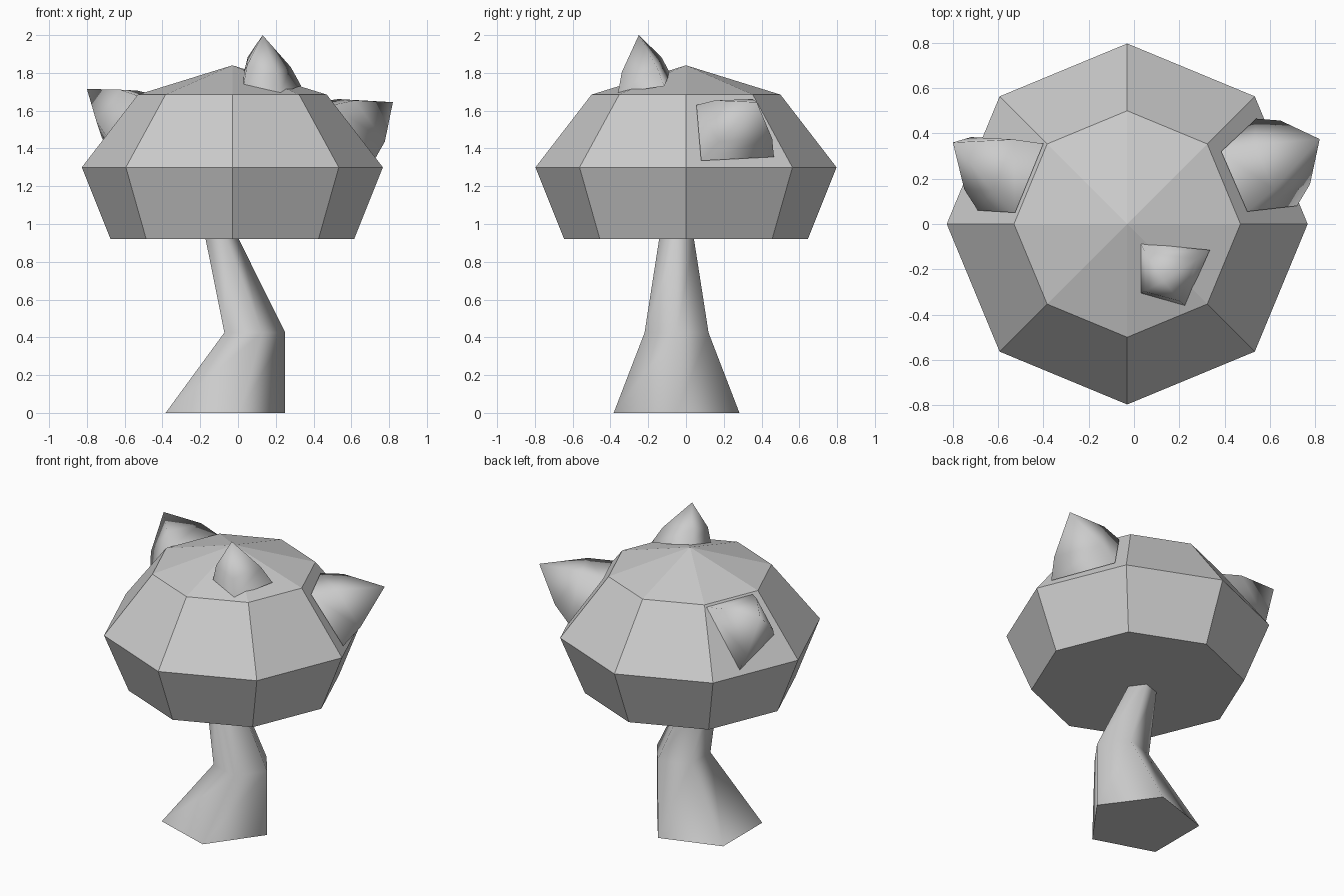
import bpy
import bmesh
from math import cos, sin, tau
from mathutils import Vector

default_cube = bpy.data.objects.get("Cube")
if default_cube:
    bpy.data.objects.remove(default_cube, do_unlink=True)

# Single plain material
grey = bpy.data.materials.new("plain_grey")
grey.use_nodes = True
grey.diffuse_color = (0.6, 0.6, 0.6, 1)
grey.node_tree.nodes["Principled BSDF"].inputs["Base Color"].default_value = grey.diffuse_color


def polygon(sides, x, y, z, radius):
    """Level regular polygon with a corner pointing along +x."""
    return [Vector((x + radius * cos(tau * i / sides), y + radius * sin(tau * i / sides), z))
            for i in range(sides)]


def loft(name, rings, apex=None, smooth=False):
    """Skin matching rings, closing the bottom and ending in a point or a lid."""
    bm = bmesh.new()
    loops = [[bm.verts.new(p) for p in ring] for ring in rings]
    count = len(loops[0])
    sides = []
    for low, high in zip(loops, loops[1:]):
        for i in range(count):
            j = (i + 1) % count
            sides.append(bm.faces.new((low[i], low[j], high[j], high[i])))
    bm.faces.new(list(reversed(loops[0])))
    if apex is None:
        bm.faces.new(loops[-1])
    else:
        tip = bm.verts.new(apex)
        for i in range(count):
            sides.append(bm.faces.new((loops[-1][i], loops[-1][(i + 1) % count], tip)))
    for face in sides:
        face.smooth = smooth
    # Keep the rim of the bottom crisp
    for face in bm.faces:
        if face not in sides:
            for edge in face.edges:
                edge.smooth = False
    bmesh.ops.recalc_face_normals(bm, faces=bm.faces[:])
    mesh = bpy.data.meshes.new(name)
    bm.to_mesh(mesh)
    bm.free()
    mesh.materials.append(grey)
    obj = bpy.data.objects.new(name, mesh)
    bpy.context.collection.objects.link(obj)
    return obj


def spike(name, base, apex, bulge=0.03):
    """Four-sided thorn, slightly swollen part way up."""
    base = [Vector(p) for p in base]
    apex = Vector(apex)
    centre = sum(base, Vector()) / len(base)
    middle = [p.lerp(apex, 0.38) + (p - centre).normalized() * bulge for p in base]
    return loft(name, [base, middle], apex, smooth=True)


# Bent five-sided stem
stem_rings = [(-0.10, 0, 0.35), (0.072, 0.425, 0.178), (-0.093, 0.92, 0.097), (-0.12, 1.0, 0.084)]
loft("stem", [polygon(5, x, -0.05, z, r) for x, z, r in stem_rings], smooth=True)

# Eight-sided faceted cap
cap_rings = [(0.92, 0.645), (1.30, 0.797), (1.685, 0.50)]
loft("cap", [polygon(8, -0.03, 0, z, r) for z, r in cap_rings], (-0.03, 0, 1.84))

# Thorns growing from the cap
spike("top_spike",
      [(0.03, -0.085, 1.80), (0.03, -0.305, 1.74), (0.225, -0.36, 1.695), (0.335, -0.115, 1.73)],
      (0.13, -0.25, 2.0), 0.025)
spike("left_spike",
      [(0.50, 0.055, 1.63), (0.72, 0.08, 1.335), (0.54, 0.465, 1.355), (0.385, 0.32, 1.64)],
      (0.82, 0.375, 1.645))
spike("right_spike",
      [(-0.40, 0.355, 1.675), (-0.655, 0.37, 1.33), (-0.69, 0.06, 1.455), (-0.525, 0.05, 1.677)],
      (-0.80, 0.36, 1.715))
